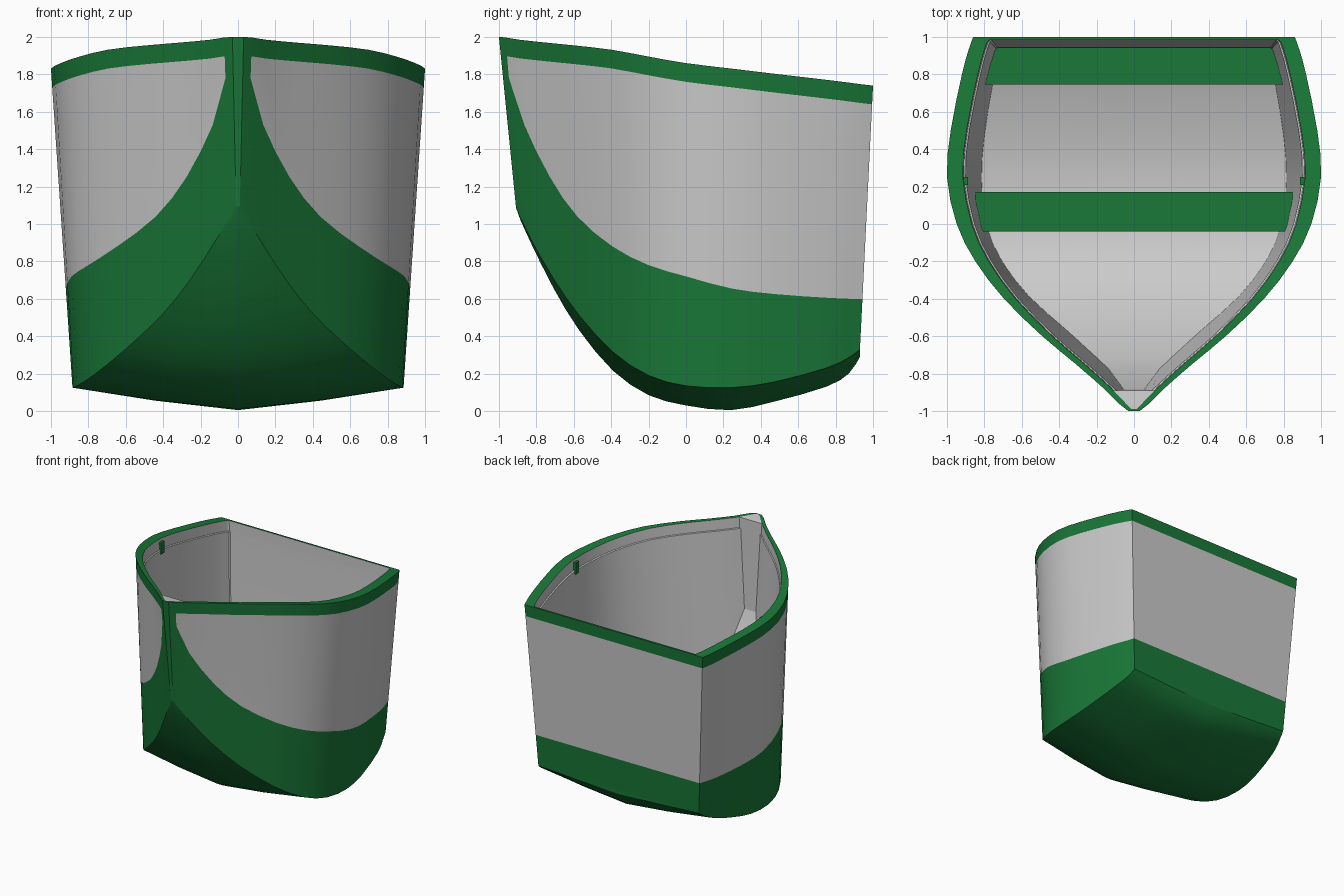
import bpy, bmesh
from mathutils import Vector

if "Cube" in bpy.data.objects:
    bpy.data.objects.remove(bpy.data.objects["Cube"])


def material(name, rgb):
    m = bpy.data.materials.new(name)
    m.diffuse_color = (*rgb, 1)
    m.use_nodes = True
    m.node_tree.nodes["Principled BSDF"].inputs["Base Color"].default_value = m.diffuse_color
    return m


GREEN = material("green_paint", (0.010, 0.19, 0.04))
GREY = material("grey_paint", (0.6, 0.6, 0.6))

# Hull stations: sheer y, x, z / chine y, x, z / keel z / paint line z
STATIONS = [
    (-1.00, .03, 2.000, -.91, .01, 1.10, 1.09, 1.85),
    (-.965, .075, 1.997, -.885, .04, 1.04, 1.02, 1.78),
    (-.89, .15, 1.985, -.83, .115, .92, .90, 1.53),
    (-.75, .31, 1.970, -.71, .25, .71, .66, 1.25),
    (-.60, .49, 1.955, -.57, .41, .51, .43, 1.04),
    (-.40, .695, 1.932, -.39, .62, .315, .215, .88),
    (-.20, .848, 1.895, -.20, .775, .19, .085, .78),
    (0.00, .948, 1.860, 0.00, .86, .135, .03, .72),
    (0.25, 1.0, 1.830, .24, .885, .125, .005, .655),
    (0.50, .98, 1.800, .47, .87, .155, .05, .625),
    (0.80, .92, 1.765, .75, .825, .23, .13, .605),
    (0.93, .885, 1.748, .87, .79, .285, .20, .60),
    (1.00, .86, 1.740, .93, .775, .33, .29, .60),
]


def refine(rows):
    """Insert a smooth in-between station in each span behind the bow."""
    out = rows[:2]
    for i in range(2, len(rows) - 1):
        a, b, c = rows[i - 1], rows[i], rows[i + 1]
        d = rows[min(i + 2, len(rows) - 1)]
        out.append(b)
        out.append(tuple((9 * (q + r) - p - s) / 16 for p, q, r, s in zip(a, b, c, d)))
    return out + [rows[-1]]


def outer(s):
    """Outside half section from sheer down to keel."""
    sy, sx, sz, cy, cx, cz, kz, pz = s
    top, chine = Vector((sx, sy, sz)), Vector((cx, cy, cz))
    at = lambda z: top.lerp(chine, (sz - z) / (sz - cz))
    mid = Vector((cx * .5, cy, kz + .42 * (cz - kz)))
    return [top, at(sz - .1), at(pz), chine, mid, Vector((0, cy, kz))]


def inner(s):
    """Inside half section: rim edge, lip, ledge, floor corner, floor centre."""
    sy, sx, sz, cy, cx, cz = s[:6]
    x = max(sx - min(.085, .04 + .045 * (sy + .9)), .015)
    y = max(min(sy, .983), -.99)
    fx, fy, fz = cx - min(.07, .04 + .05 * (cy + .83)), min(cy, .91), cz + .05
    if sy < -.88:  # floor runs up to the stem
        fx, fy, fz = .055, -.885, 1.2
    return [Vector(p) for p in ((x, y, sz), (x - .005, y, sz - .09), (x - .015, y, sz - .095),
                                (fx, fy, fz), (0, fy, fz))]


bm = bmesh.new()
welded = {}


def face(points, mat):
    verts = []
    for p in points:
        key = tuple(round(c, 4) + 0.0 for c in p)
        if key not in welded:
            welded[key] = bm.verts.new(key)
        if welded[key] not in verts:
            verts.append(welded[key])
    if len(verts) > 2:
        bm.faces.new(verts).material_index = mat


def flip(p):
    return Vector((-p.x, p.y, p.z))


def strip(a, b, mats):
    """Skin two neighbouring half sections on both sides."""
    for i, m in enumerate(mats):
        q = [a[i], a[i + 1], b[i + 1], b[i]]
        face(q, m)
        face([flip(p) for p in q], m)


def across(sec, mats):
    """Close a section from side to side."""
    for i, m in enumerate(mats):
        face([sec[i], sec[i + 1], flip(sec[i + 1]), flip(sec[i])], m)


# Hull shell: green bottom, grey sides, green rim, grey interior
st = refine(STATIONS)
out_s, in_s = [outer(s) for s in st], [inner(s) for s in st]
for i in range(len(st) - 1):
    strip(out_s[i], out_s[i + 1], [1, 1 if i == 0 else 0, 1, 1, 1])
    strip([out_s[i][0], in_s[i][0]], [out_s[i + 1][0], in_s[i + 1][0]], [1])
    if i >= 2:
        strip(in_s[i], in_s[i + 1], [0] * 4)
    else:
        # Bow deck
        across([in_s[i][0], in_s[i + 1][0]], [0])
# Stem front, transom, stem bulkhead and inner transom
across(out_s[0], [1] * 5)
across(out_s[-1], [1, 0, 1, 1, 1])
across(in_s[2], [0] * 4)
across(in_s[-1], [0] * 4)
across([out_s[0][0], in_s[0][0]], [1])
across([out_s[-1][0], in_s[-1][0]], [1])
bmesh.ops.recalc_face_normals(bm, faces=bm.faces)


def finish(name, bm, mats):
    me = bpy.data.meshes.new(name)
    bm.to_mesh(me)
    bm.free()
    ob = bpy.data.objects.new(name, me)
    bpy.context.collection.objects.link(ob)
    for m in mats:
        me.materials.append(m)
    return ob


hull = finish("hull", bm, [GREY, GREEN])
bpy.context.view_layer.objects.active = hull
hull.select_set(True)
bpy.ops.object.shade_smooth_by_angle(angle=0.3)


def plank(name, outline, top, thick):
    """Board from the right half outline (x, y)."""
    b = bmesh.new()
    pts = outline + [(-x, y) for x, y in reversed(outline)]
    f = b.faces.new([b.verts.new((x, y, top - thick)) for x, y in pts])
    r = bmesh.ops.extrude_face_region(b, geom=[f])
    for v in r["geom"]:
        if isinstance(v, bmesh.types.BMVert):
            v.co.z = top
    bmesh.ops.recalc_face_normals(b, faces=b.faces)
    finish(name, b, [GREEN])


# Seats
plank("middle_seat", [(.815, -.04), (.865, .17)], 1.0, .06)
plank("stern_seat", [(.80, .745), (.775, .88), (.73, .945)], 1.0, .06)

# Oar plates on the inner walls
for side, x in (("left", -.9), ("right", .9)):
    b = bmesh.new()
    bmesh.ops.create_cube(b, size=1)
    for v in b.verts:
        v.co = Vector((x + v.co.x * .025, .23 + v.co.y * .045, 1.76 + v.co.z * .1))
    finish(side + "_oar_plate", b, [GREEN])
